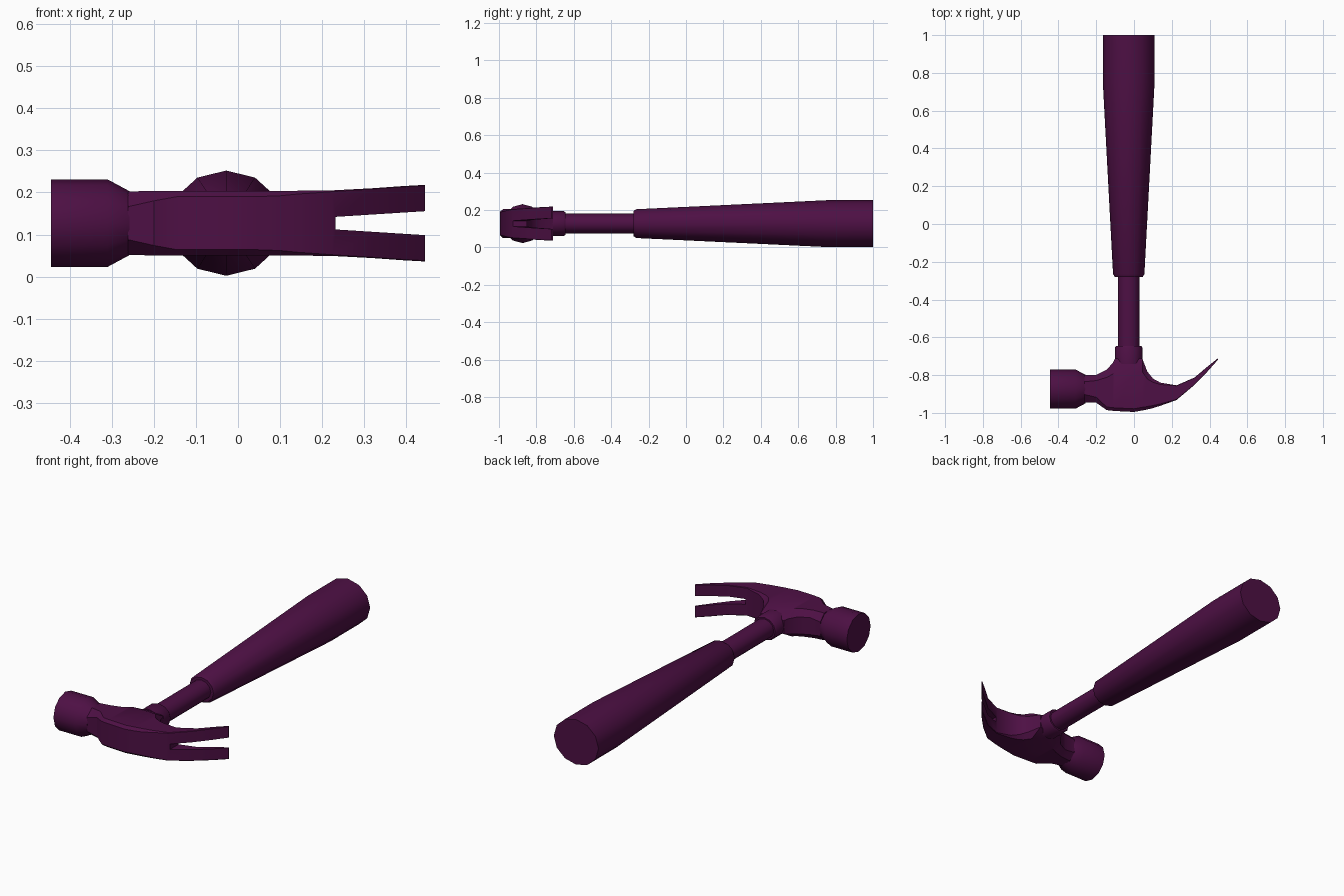
import bpy, bmesh
from math import cos, sin, tau, radians

if "Cube" in bpy.data.objects:
    bpy.data.objects.remove(bpy.data.objects["Cube"])

CX, CZ = -0.028, 0.127      # handle axis
HEAD_Y = -0.874             # axis of the striking face

mat = bpy.data.materials.new("dark_purple")
mat.diffuse_color = (0.075, 0.005, 0.058, 1)
mat.use_nodes = True
mat.node_tree.nodes["Principled BSDF"].inputs["Base Color"].default_value = mat.diffuse_color


def finish(bm, name):
    bmesh.ops.recalc_face_normals(bm, faces=bm.faces)
    me = bpy.data.meshes.new(name)
    bm.to_mesh(me)
    bm.free()
    me.materials.append(mat)
    ob = bpy.data.objects.new(name, me)
    bpy.context.collection.objects.link(ob)
    return ob


def loft(name, rings):
    """Skin a list of equal-length point rings and cap both ends."""
    bm = bmesh.new()
    loops = [[bm.verts.new(p) for p in ring] for ring in rings]
    n = len(loops[0])
    for a, b in zip(loops, loops[1:]):
        for i in range(n):
            j = (i + 1) % n
            bm.faces.new((a[i], a[j], b[j], b[i]))
    bm.faces.new(loops[0])
    bm.faces.new(loops[-1])
    return finish(bm, name)


def smooth(ob, angle=35):
    bpy.ops.object.select_all(action='DESELECT')
    ob.select_set(True)
    bpy.context.view_layer.objects.active = ob
    bpy.ops.object.shade_smooth_by_angle(angle=radians(angle))


def tube_y(name, stations, n=12):
    """Oval section along y: (y, x radius, z radius)."""
    return loft(name, [[(CX + rx * cos(tau * i / n), y, CZ + rz * sin(tau * i / n))
                        for i in range(n)] for y, rx, rz in stations])


# Handle parts
parts = [
    tube_y("grip", [(-0.28, 0.074, 0.068), (-0.265, 0.083, 0.077),
                    (0.75, 0.137, 0.125), (1.0, 0.137, 0.125)]),
    tube_y("shaft", [(-0.70, 0.058, 0.053), (-0.27, 0.058, 0.053)]),
    tube_y("collar", [(-0.74, 0.073, 0.067), (-0.655, 0.073, 0.067),
                      (-0.645, 0.067, 0.061)]),
]

# Striking face: round block tapering into the head
parts.append(loft("striking_face", [
    [(x, HEAD_Y + r * cos(tau * i / 12), CZ + r * sin(tau * i / 12)) for i in range(12)]
    for x, r in [(-0.445, 0.104), (-0.31, 0.104), (-0.258, 0.076)]]))

# Head: x, outer y, inner y, half thickness, outer chamfer z, inner chamfer z, inner chamfer y
sections = [
    (-0.262, -0.946, -0.800, 0.075, 0.036, 0.036, 0.035),
    (-0.200, -0.946, -0.799, 0.077, 0.024, 0.030, 0.030),
    (-0.145, -0.985, -0.772, 0.077, 0.014, 0.030, 0.040),
    (-0.112, -0.989, -0.735, 0.077, 0.014, 0.035, 0.060),
    (-0.100, -0.990, -0.712, 0.077, 0.014, 0.040, 0.070),
    (0.000, -0.995, -0.712, 0.077, 0.014, 0.030, 0.070),
    (0.044, -0.987, -0.712, 0.077, 0.014, 0.040, 0.070),
    (0.070, -0.982, -0.780, 0.077, 0.013, 0.030, 0.040),
    (0.100, -0.975, -0.818, 0.077, 0.012, 0.020, 0.020),
    (0.140, -0.962, -0.840, 0.077, 0.008, 0.010, 0.010),
    (0.225, -0.932, -0.854, 0.078, 0.003, 0.003, 0.003),
    (0.320, -0.852, -0.813, 0.083, 0.002, 0.002, 0.002),
    (0.390, -0.780, -0.754, 0.088, 0.002, 0.002, 0.002),
    (0.444, -0.719, -0.711, 0.091, 0.002, 0.002, 0.002),
]
rings = []
for x, yo, yi, h, co, ci, cy in sections:
    half = [(yo, h - co), (yo + co * 1.2, h), (yi - cy, h), (yi, h - ci)]
    rings.append([(x, y, CZ + z) for y, z in half] +
                 [(x, y, CZ - z) for y, z in reversed(half)])
head = loft("claw_head", rings)

# Nail slot: wedge cut between the two claws
slot = loft("slot_cutter", [[(0.232, y, CZ - 0.015), (0.232, y, CZ + 0.015),
                             (0.5, y, CZ + 0.032), (0.5, y, CZ - 0.032)]
                            for y in (-1.1, -0.6)])
slot.hide_render = True
mod = head.modifiers.new("slot", 'BOOLEAN')
mod.operation, mod.object, mod.solver = 'DIFFERENCE', slot, 'EXACT'
bpy.context.view_layer.objects.active = head
bpy.ops.object.modifier_apply(modifier="slot")
bpy.data.objects.remove(slot)
parts.append(head)

for ob in parts:
    smooth(ob)
